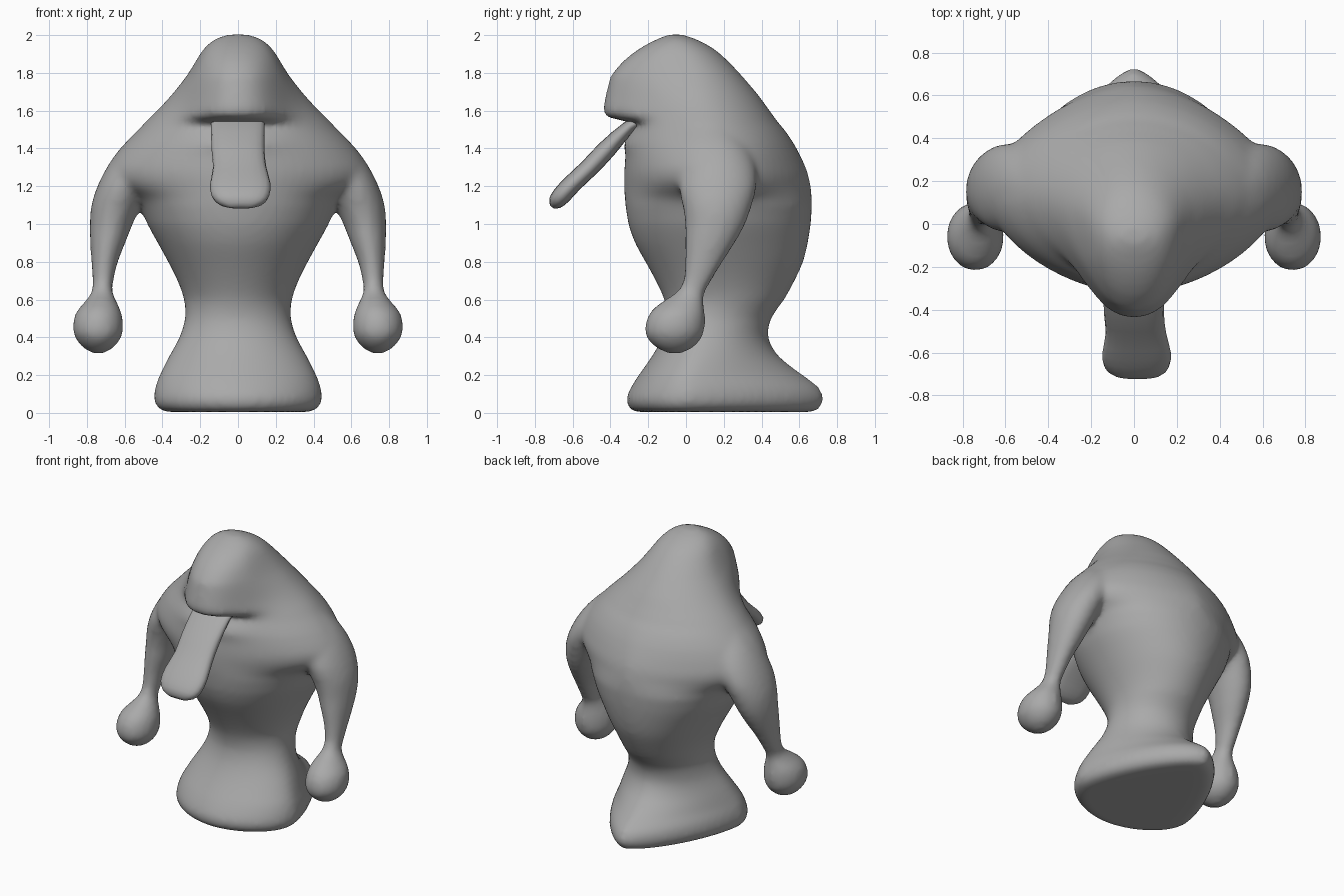
import bpy, bmesh, math
from mathutils import Vector

if "Cube" in bpy.data.objects:
    bpy.data.objects.remove(bpy.data.objects["Cube"])

skin = bpy.data.materials.new("grey_skin")
skin.diffuse_color = (0.4, 0.4, 0.4, 1)
skin.use_nodes = True
skin.node_tree.nodes["Principled BSDF"].inputs["Base Color"].default_value = skin.diffuse_color


def key(keys, z):
    """Linear lookup in a short list of (z, value) keys."""
    for (a, va), (b, vb) in zip(keys, keys[1:]):
        if z <= b:
            return va + (vb - va) * max(0, (z - a) / (b - a))
    return keys[-1][1]


def refine(rows):
    """Insert one smooth in-between row after each row."""
    out = []
    for i in range(len(rows) - 1):
        p, a, b, c = rows[max(i - 1, 0)], rows[i], rows[i + 1], rows[min(i + 2, len(rows) - 1)]
        out += [a, tuple((9 * (s + t) - r - u) / 16 for r, s, t, u in zip(p, a, b, c))]
    return out + [rows[-1]]


def oval(count, n):
    """Unit superellipse points with exponent n(sin)."""
    pts = []
    for i in range(count):
        t = 2 * math.pi * i / count
        c, s = math.cos(t), math.sin(t)
        e = 2 / n(s)
        pts.append((math.copysign(abs(c) ** e, c), math.copysign(abs(s) ** e, s)))
    return pts


def loft(name, *stacks):
    """Skin each stack of rings, closing both ends with fans."""
    bm = bmesh.new()
    for rings in stacks:
        vs = [[bm.verts.new(p) for p in r] for r in rings]
        n = len(vs[0])
        for a, b in zip(vs, vs[1:]):
            for i in range(n):
                j = (i + 1) % n
                bm.faces.new((a[i], a[j], b[j], b[i]))
        for r in (vs[0], vs[-1]):
            mid = bm.verts.new(sum((v.co for v in r), Vector()) / n)
            for i in range(n):
                bm.faces.new((r[i], r[(i + 1) % n], mid))
    bmesh.ops.recalc_face_normals(bm, faces=bm.faces)
    for f in bm.faces:
        f.smooth = True
    me = bpy.data.meshes.new(name)
    bm.to_mesh(me)
    bm.free()
    me.materials.append(skin)
    ob = bpy.data.objects.new(name, me)
    bpy.context.collection.objects.link(ob)
    return ob


# Body with sloping shoulders: height, half width, front y, back y
body = [
    (.005, .38, -.27, .68), (.03, .43, -.305, .715), (.08, .445, -.315, .73),
    (.14, .437, -.288, .70), (.2, .415, -.25, .62), (.3, .365, -.18, .49),
    (.4, .31, -.125, .435), (.5, .28, -.10, .45), (.6, .285, -.115, .52),
    (.7, .32, -.16, .575), (.8, .37, -.215, .62), (.9, .425, -.27, .645),
    (1.0, .48, -.305, .66), (1.1, .52, -.32, .667), (1.15, .57, -.325, .665),
    (1.2, .66, -.328, .66), (1.25, .69, -.328, .65), (1.31, .683, -.325, .63),
    (1.42, .605, -.315, .575), (1.5, .527, -.295, .52),
    (1.54, .49, -.29, .485), (1.57, .46, -.29, .465), (1.61, .42, -.29, .435),
    (1.68, .355, -.285, .385), (1.78, .275, -.28, .3), (1.86, .225, -.26, .225),
    (1.93, .18, -.215, .145), (1.98, .12, -.15, .05), (2.003, .05, -.09, -.02)]
CENTRE = [(0, 0), (.2, .02), (.4, .1), (.6, .18), (1.1, .17), (1.2, .15), (1.6, .12), (1.8, .04), (2, -.06)]
FRONT = [(0, 1.85), (.5, 2), (1.1, 2), (1.2, 1.7), (1.4, 1.75), (1.65, 1.75), (1.85, 2), (2, 2)]
BACK = [(0, 1.45), (.2, 1.5), (.45, 2), (1.1, 2), (1.2, 1.6), (1.3, 1.6), (1.5, 1.9), (2, 2)]
BROW = [(1.38, 0), (1.43, .02), (1.48, 0), (1.53, -.03), (1.55, .06), (1.57, .14), (1.61, .15),
        (1.68, .14), (1.78, .12), (1.86, .075), (1.93, .03), (1.98, 0)]


def body_ring(z, w, yf, yb):
    yc, nf, nb, brow = (key(k, z) for k in (CENTRE, FRONT, BACK, BROW))
    ring = []
    for u, v in oval(64, lambda s: nf if s < 0 else nb):
        x = u * w
        y = yc + v * (yb - yc if v > 0 else yc - yf)
        if v < 0:  # overhanging brow above the mouth
            y -= brow * math.exp(-(abs(x) / .245) ** 3.2) * min(1, -v * 2)
        ring.append((x, y, z))
    return ring


# Arm with ball hand: height, inner x, outer x, front y, back y
arm = [
    (1.66, .2, .34, .05, .2), (1.58, .22, .43, .04, .24),
    (1.5, .27, .525, .02, .28), (1.4, .33, .625, -.005, .34), (1.3, .40, .695, -.03, .37),
    (1.2, .46, .745, -.04, .375), (1.1, .51, .777, -.02, .35), (1.0, .557, .785, -.005, .315),
    (.9, .596, .783, -.005, .26), (.8, .635, .777, -.005, .195), (.7, .659, .771, -.016, .136),
    (.64, .662, .776, -.05, .1), (.59, .643, .81, -.125, .093), (.53, .616, .86, -.193, .1),
    (.45, .606, .876, -.22, .1), (.39, .622, .858, -.205, .08), (.34, .665, .815, -.15, .03),
    (.312, .72, .76, -.085, -.035)]


def arm_rings(side):
    return [[(side * ((a + b) / 2 + u * (b - a) / 2), (c + d) / 2 + v * (d - c) / 2, z)
             for u, v in oval(24, lambda s: 2)] for z, a, b, c, d in refine(arm)]


# Fuse the arms into the body and soften the joints
figure = loft("body_with_arms", [body_ring(*r) for r in refine(body)], arm_rings(1), arm_rings(-1))
fuse = figure.modifiers.new("fuse", 'REMESH')
fuse.mode = 'VOXEL'
fuse.voxel_size = .02
fuse.use_smooth_shade = True
soften = figure.modifiers.new("soften", 'SMOOTH')
soften.factor = .5
soften.iterations = 8

# Tongue: y, z, left x, right x, half thickness
tongue = [
    (-.2, 1.57, -.14, .14, .03), (-.30, 1.515, -.143, .14, .036), (-.42, 1.395, -.14, .14, .05),
    (-.51, 1.30, -.132, .15, .05), (-.60, 1.215, -.147, .172, .05),
    (-.66, 1.15, -.14, .165, .05), (-.695, 1.11, -.10, .13, .038), (-.71, 1.09, -.04, .07, .012)]
loft("tongue", [[((a + b) / 2 + u * (b - a) / 2, y - .75 * v * t, z + .65 * v * t)
                 for u, v in oval(20, lambda s: 2.5)] for y, z, a, b, t in refine(tongue)])
